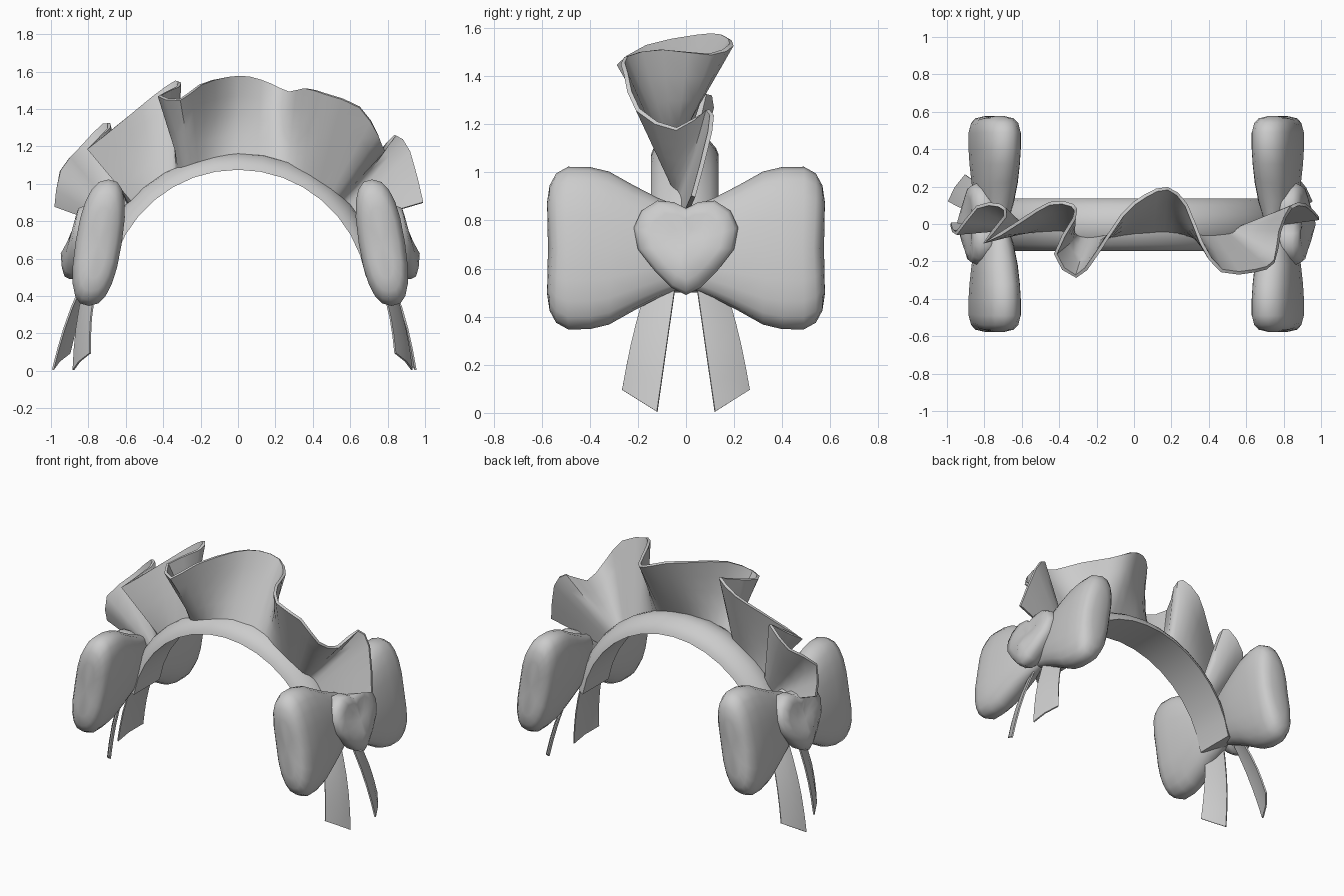
import bpy, bmesh, math
from math import sin, cos, pi, radians, copysign

cube = bpy.data.objects.get("Cube")
if cube:
    bpy.data.objects.remove(cube, do_unlink=True)

grey = bpy.data.materials.new("soft grey")
grey.use_nodes = True
grey.diffuse_color = (0.6, 0.6, 0.6, 1)
grey.node_tree.nodes["Principled BSDF"].inputs["Base Color"].default_value = (0.6, 0.6, 0.6, 1)

ARCH_Z = 0.38
BOW_X = 0.012


def loft(name, rings, closed=True, thickness=0, angle=40):
    """Skin a list of equally long point rings into one object."""
    bm = bmesh.new()
    rows = [[bm.verts.new(p) for p in ring] for ring in rings]
    n = len(rows[0])
    for a, b in zip(rows, rows[1:]):
        for i in range(n if closed else n - 1):
            j = (i + 1) % n
            bm.faces.new((a[i], a[j], b[j], b[i]))
    if closed:
        for row in (rows[0], rows[-1]):
            middle = bm.verts.new(sum((v.co for v in row), row[0].co * 0) / n)
            for i in range(n):
                bm.faces.new((row[i], row[(i + 1) % n], middle))
    bmesh.ops.recalc_face_normals(bm, faces=bm.faces)
    mesh = bpy.data.meshes.new(name)
    bm.to_mesh(mesh)
    bm.free()
    mesh.materials.append(grey)
    obj = bpy.data.objects.new(name, mesh)
    bpy.context.collection.objects.link(obj)
    bpy.ops.object.select_all(action="DESELECT")
    bpy.context.view_layer.objects.active = obj
    obj.select_set(True)
    if thickness:
        mod = obj.modifiers.new("thickness", "SOLIDIFY")
        mod.thickness = thickness
        mod.offset = 0
        bpy.ops.object.modifier_apply(modifier="thickness")
    bpy.ops.object.shade_smooth_by_angle(angle=radians(angle))


def smooth_path(points, steps):
    """Catmull-Rom curve through the points."""
    padded = [points[0]] + points + [points[-1]]
    path = []
    for a, b, c, d in zip(padded, padded[1:], padded[2:], padded[3:]):
        for k in range(steps):
            t = k / steps
            path.append([q + 0.5 * t * (r - p + t * (2 * p - 5 * q + 4 * r - s
                                                     + t * (3 * (q - r) + s - p)))
                         for p, q, r, s in zip(a, b, c, d)])
    return path + [list(points[-1])]


# Arched band, flat inside and domed outside with thin rims
section = [(-0.145, 0.695), (-0.135, 0.72), (-0.11, 0.75), (-0.06, 0.78), (0, 0.79),
           (0.05, 0.78), (0.1, 0.75), (0.125, 0.72), (0.135, 0.695)]
rings = []
for k in range(17):
    a = radians(10 + 10 * k)
    rings.append([(r * cos(a), y, ARCH_Z + r * sin(a)) for y, r in section])
loft("headband", rings)

# Ruffle: free edge (x, y, z) and the angle where it meets the band
edge = [
    (-.98, .0, .88, 150), (-.95, -.05, 1.07, 147), (-.84, .09, 1.2, 144),
    (-.72, .1, 1.32, 141), (-.69, .04, 1.3, 139), (-.8, -.1, 1.19, 137),
    (-.6, .02, 1.35, 129), (-.45, .11, 1.47, 121), (-.33, .1, 1.55, 117),
    (-.32, .03, 1.52, 115), (-.42, -.16, 1.47, 113), (-.31, -.28, 1.45, 109),
    (-.2, -.16, 1.53, 103), (-.06, .05, 1.57, 95), (.06, .15, 1.57, 87),
    (.18, .19, 1.53, 78), (.28, .1, 1.49, 72), (.36, -.1, 1.51, 66),
    (.47, -.25, 1.48, 59), (.65, -.25, 1.41, 52), (.75, -.2, 1.26, 47),
    (.78, -.04, 1.18, 45), (.84, .09, 1.26, 42), (.92, .1, 1.17, 38),
    (.99, .03, .9, 33)]
rows = []
for t in (0, 0.25, 0.5, 0.75, 1):
    row = []
    for x, y, z, deg in smooth_path(edge, 2):
        a = radians(deg)
        bx, bz = 0.77 * cos(a), ARCH_Z + 0.77 * sin(a)
        by = 0.1 * y - 0.06 * sin(a) ** 2
        row.append((bx + (x - bx) * t, by + (y - by) * t, bz + (z - bz) * t))
    rows.append(row)
loft("ruffle", rows, closed=False, thickness=0.018, angle=50)

# Bow lobe rings: distance from the knot, half height, half thickness
lobe = [(0.0, .16, .06), (.12, .21, .095), (.22, .262, .112), (.32, .318, .12),
        (.4, .337, .124), (.49, .338, .124), (.54, .31, .112),
        (.567, .26, .09), (.578, .19, .05)]


def bow_ring(side, way, d, high, thick, n=20):
    ring = []
    for i in range(n):
        a = 2 * pi * i / n
        u = copysign(abs(cos(a)) ** 0.8, cos(a)) * thick
        w = copysign(abs(sin(a)) ** 0.8, sin(a)) * high
        pinch = 0.012 * (d / 0.578) ** 4 * max(0, 1 - abs(w) / 0.2)
        ring.append((side * (0.757 + u - 0.155 * w) + BOW_X, way * (d - pinch), 0.685 + w))
    return ring


# Half outline of the heart, then depth steps (scale, outward position)
half = [(0, .85), (.05, .876), (.12, .882), (.185, .84), (.217, .77),
        (.2, .68), (.13, .59), (.06, .52), (0, .49)]
outline = half + [(-y, z) for y, z in half[-2:0:-1]]
depths = [(.8, .77), (1, .82), (1, .87), (.93, .9), (.7, .914), (.35, .92)]

for side, word in ((1, "left"), (-1, "right")):
    for way, end in ((-1, "front"), (1, "back")):
        loft(f"{word}_bow_{end}_lobe", [bow_ring(side, way, *r) for r in lobe], angle=60)

        # Hanging ribbon tail, flaring outward with a slanted tip
        flare = 0.11 if (side, way) == (-1, 1) else 0.02 if way == 1 else 0
        reach = 0.0 if side == -1 else 0.05
        rows = []
        for k in range(6):
            t = k / 5
            out = (flare + reach) * t + 0.02 * sin(pi * t)
            bulge = 0.01 * sin(pi * t)
            inner = (side * (0.79 + 0.09 * t + out), way * (0.04 + 0.08 * t), 0.56 - 0.555 * t)
            outer = (side * (0.73 + 0.06 * t + out), way * (0.15 + 0.113 * t + bulge), 0.56 - 0.465 * t)
            mid = [(p + q) / 2 for p, q in zip(inner, outer)]
            mid[0] += side * 0.012
            rows.append([inner, mid, outer])
        loft(f"{word}_{end}_tail", rows, closed=False, thickness=0.01)

    rings = [[(side * (x - 0.19 * (z - 0.7)) + BOW_X, y * s, 0.7 + (z - 0.7) * s)
              for y, z in outline] for s, x in depths]
    loft(f"{word}_heart_knot", rings, angle=60)
